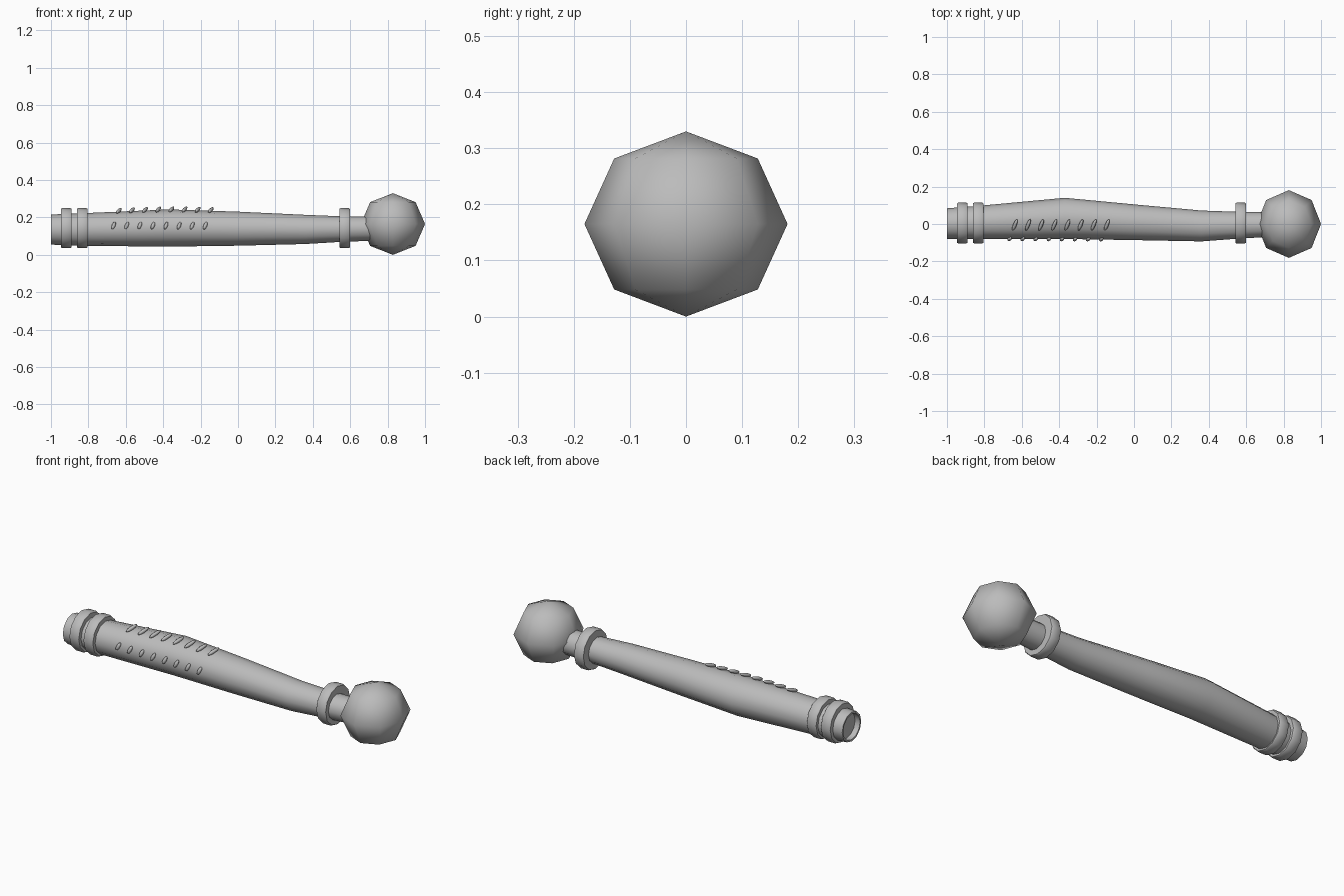
import bpy, bmesh, math
from mathutils import Vector, Matrix

cube = bpy.data.objects.get("Cube")
if cube:
    bpy.data.objects.remove(cube, do_unlink=True)

grey = bpy.data.materials.new("plain_grey")
grey.use_nodes = True
grey.diffuse_color = (0.5, 0.5, 0.5, 1)
grey.node_tree.nodes["Principled BSDF"].inputs["Base Color"].default_value = (0.5, 0.5, 0.5, 1)

SIDES = 12


def finish(name, bm, angle):
    bmesh.ops.recalc_face_normals(bm, faces=bm.faces)
    mesh = bpy.data.meshes.new(name)
    bm.to_mesh(mesh)
    bm.free()
    mesh.materials.append(grey)
    obj = bpy.data.objects.new(name, mesh)
    bpy.context.collection.objects.link(obj)
    bpy.ops.object.select_all(action='DESELECT')
    obj.select_set(True)
    bpy.context.view_layer.objects.active = obj
    bpy.ops.object.shade_smooth_by_angle(angle=math.radians(angle))
    return obj


def loft(name, sections, angle=50):
    """Skin elliptical sections given as (x, y_low, y_high, z_low, z_high)."""
    bm = bmesh.new()
    rings = []
    for x, y0, y1, z0, z1 in sections:
        ring = []
        for i in range(SIDES):
            a = math.tau * i / SIDES
            ring.append(bm.verts.new((x, (y0 + y1) / 2 + (y1 - y0) / 2 * math.cos(a),
                                      (z0 + z1) / 2 + (z1 - z0) / 2 * math.sin(a))))
        rings.append(ring)
    for a, b in zip(rings, rings[1:]):
        for i in range(SIDES):
            j = (i + 1) % SIDES
            bm.faces.new((a[i], a[j], b[j], b[i]))
    bm.faces.new(rings[0])
    bm.faces.new(rings[-1])
    return finish(name, bm, angle)


# Handle with a recessed butt, a swollen grip and a slim neck
loft("handle", [
    (-0.97, -0.07, 0.075, 0.065, 0.205),
    (-1.0, -0.07, 0.075, 0.065, 0.205),
    (-1.0, -0.08, 0.084, 0.055, 0.215),
    (-0.92, -0.08, 0.09, 0.051, 0.22),
    (-0.80, -0.08, 0.10, 0.048, 0.224),
    (-0.37, -0.08, 0.14, 0.044, 0.243),
    (0.0, -0.086, 0.105, 0.049, 0.231),
    (0.36, -0.093, 0.072, 0.058, 0.214),
    (0.56, -0.078, 0.065, 0.07, 0.206),
    (0.74, -0.068, 0.063, 0.076, 0.205),
])

# Collars: two at the butt and one at the neck
for name, x in (("butt_collar_outer", -0.918), ("butt_collar_inner", -0.833),
                ("neck_collar", 0.57)):
    loft(name, [(x + dx, -0.104 + r, 0.114 - r, 0.036 + r, 0.25 - r)
                for dx, r in ((-0.028, 0.004), (-0.022, 0), (0.022, 0), (0.028, 0.004))])

# Round knob with few facets
bm = bmesh.new()
bmesh.ops.create_uvsphere(bm, u_segments=8, v_segments=4, radius=1)
bm.transform(Matrix.Translation((0.828, 0, 0.165)) @ Matrix.Diagonal((0.172, 0.181, 0.165, 1)))
finish("knob", bm, 80)


# Slanted grip studs in two rows
def stud_row(name, first, last, direction, length, bulge):
    first, last = Vector(first), Vector(last)
    turn = Vector(direction).to_track_quat('Z', 'Y').to_matrix().to_4x4()
    bm = bmesh.new()
    for i in range(8):
        t = i / 7
        pos = first.lerp(last, t) + Vector((0, 0, bulge * math.sin(math.pi * t)))
        bmesh.ops.create_uvsphere(
            bm, u_segments=8, v_segments=6, radius=1,
            matrix=Matrix.Translation(pos) @ turn @ Matrix.Diagonal((0.01, 0.01, length / 2, 1)))
    finish(name, bm, 80)


stud_row("top_studs", (-0.637, -0.005, 0.236), (-0.145, -0.005, 0.24), (0.022, 0.055, 0.022), 0.07, 0.005)
stud_row("front_studs", (-0.665, -0.08, 0.157), (-0.175, -0.082, 0.156), (0.014, 0.012, 0.035), 0.045, 0)
